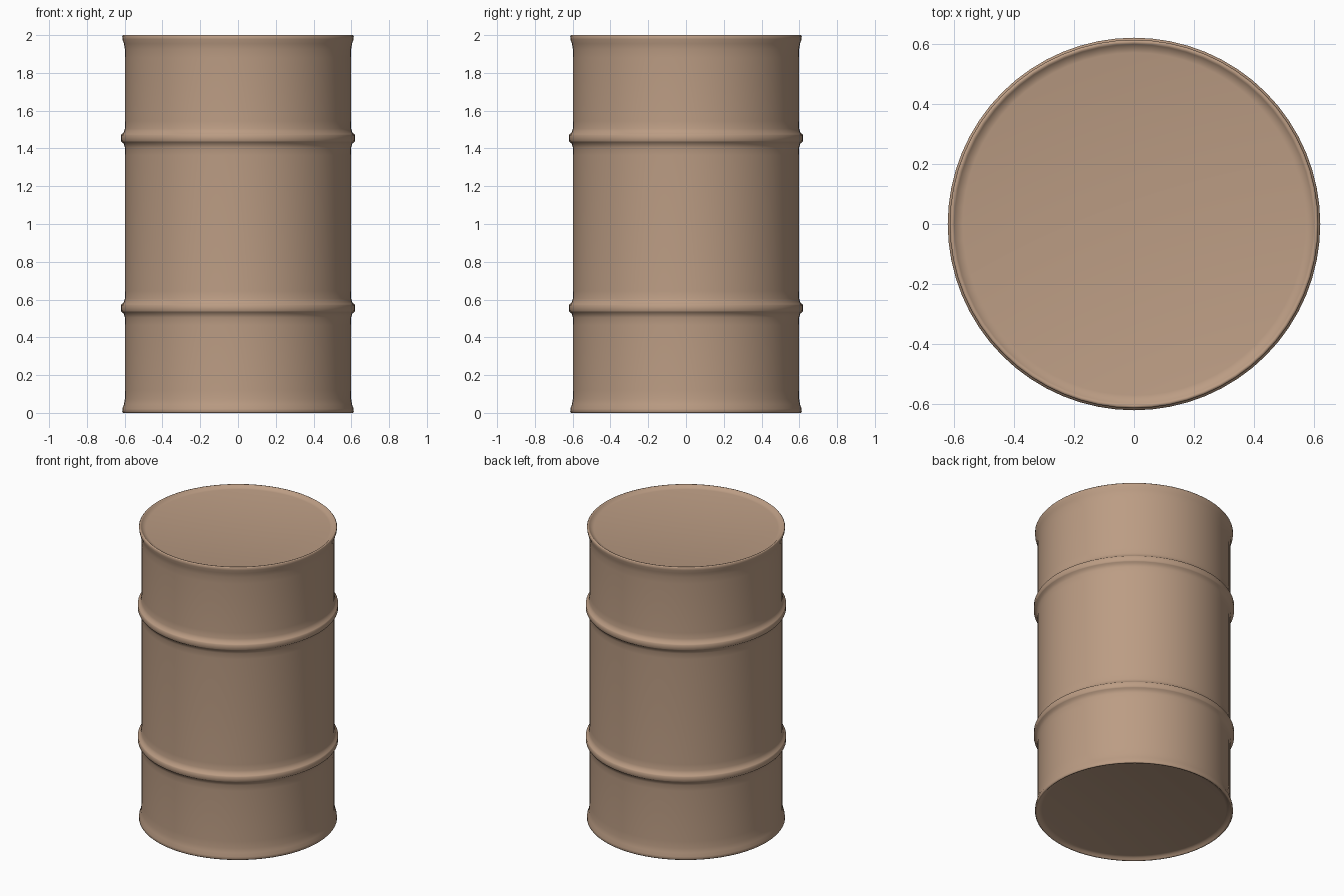
import bpy, bmesh, math

cube = bpy.data.objects.get("Cube")
if cube:
    bpy.data.objects.remove(cube, do_unlink=True)

SEGMENTS = 64
BODY = 0.597

# Tan painted metal
paint = bpy.data.materials.new("tan_paint")
paint.use_nodes = True
colour = (0.5, 0.335, 0.23, 1)
paint.diffuse_color = colour
paint.node_tree.nodes["Principled BSDF"].inputs["Base Color"].default_value = colour


def hoop(z):
    """Rolled hoop with a soft shoulder on each side."""
    return [(BODY, z - 0.09), (0.599, z - 0.05), (0.606, z - 0.028),
            (0.616, z - 0.021), (0.62, z - 0.015), (0.62, z + 0.015),
            (0.616, z + 0.021), (0.606, z + 0.028), (0.599, z + 0.05),
            (BODY, z + 0.09)]


# Flared rim with a shallow recessed end, listed from the end centre outwards
rim = [(0, 0.018), (0.57, 0.018), (0.588, 0.014), (0.598, 0.004),
       (0.603, 0), (0.609, 0), (0.613, 0.005), (0.612, 0.022),
       (0.604, 0.045), (0.599, 0.075), (BODY, 0.12)]
top_rim = [(r, 2 - z) for r, z in reversed(rim)]
profile = rim + hoop(0.555) + hoop(1.455) + top_rim

# Drum: spin the profile around the upright axis
bm = bmesh.new()
points = [bm.verts.new((r, 0, z)) for r, z in profile]
edges = [bm.edges.new(pair) for pair in zip(points, points[1:])]
bmesh.ops.spin(bm, geom=points + edges, cent=(0, 0, 0), axis=(0, 0, 1),
               angle=math.tau, steps=SEGMENTS, use_duplicate=False)
bmesh.ops.remove_doubles(bm, verts=bm.verts, dist=0.0005)
bmesh.ops.recalc_face_normals(bm, faces=bm.faces)
mesh = bpy.data.meshes.new("drum")
bm.to_mesh(mesh)
bm.free()
mesh.materials.append(paint)
drum = bpy.data.objects.new("drum", mesh)
bpy.context.collection.objects.link(drum)

# Smooth the rolled metal
bpy.context.view_layer.objects.active = drum
drum.select_set(True)
bpy.ops.object.shade_smooth_by_angle(angle=math.radians(60))
